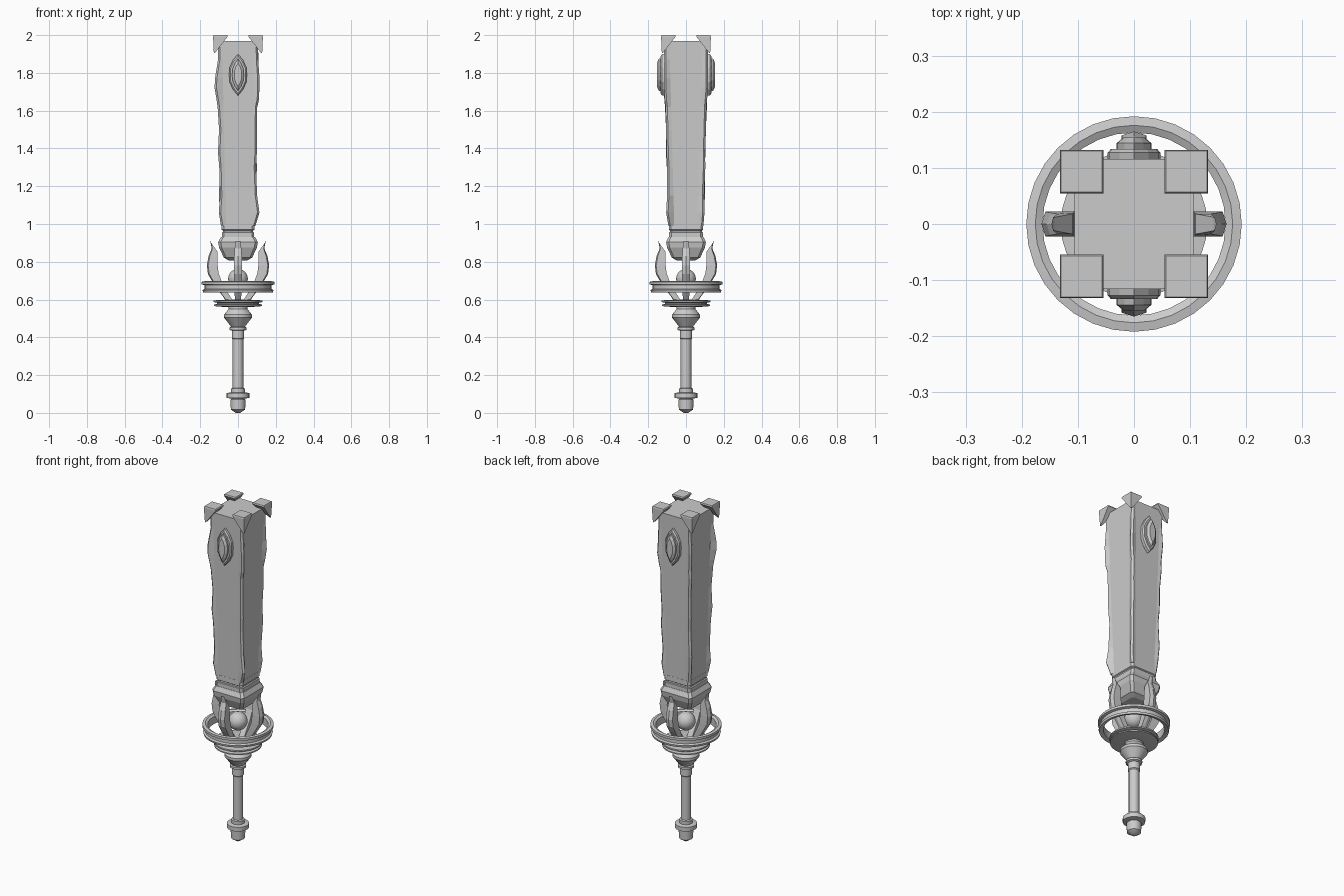
import bpy, bmesh, math
from mathutils import Matrix, Vector

if "Cube" in bpy.data.objects:
    bpy.data.objects.remove(bpy.data.objects["Cube"])


def make(name, verts, faces, smooth=False):
    me = bpy.data.meshes.new(name)
    me.from_pydata(verts, [], faces)
    bm = bmesh.new()
    bm.from_mesh(me)
    bmesh.ops.recalc_face_normals(bm, faces=bm.faces)
    bm.to_mesh(me)
    bm.free()
    ob = bpy.data.objects.new(name, me)
    bpy.context.collection.objects.link(ob)
    if smooth:
        bpy.context.view_layer.objects.active = ob
        ob.select_set(True)
        bpy.ops.object.shade_smooth_by_angle(angle=math.radians(35))
        ob.select_set(False)
    return ob


def loft(name, rings, smooth=False, closed=False):
    """Skin equal-length rings; cap the ends unless the loft is closed."""
    n, m = len(rings[0]), len(rings)
    verts = [v for r in rings for v in r]
    faces = []
    for i in range(m if closed else m - 1):
        a, b = i * n, (i + 1) % m * n
        faces += [(a + j, a + (j + 1) % n, b + (j + 1) % n, b + j) for j in range(n)]
    if not closed:
        faces += [tuple(range(n)), tuple(range((m - 1) * n, m * n))]
    return make(name, verts, faces, smooth)


def lathe(name, profile, seg=24, closed=False):
    rings = [[(r * math.cos(2 * math.pi * k / seg), r * math.sin(2 * math.pi * k / seg), z)
              for k in range(seg)] for r, z in profile]
    return loft(name, rings, True, closed)


# Handle: pommel, grip and the double cone under the guard
lathe("pommel", [(.012, 0), (.038, .018), (.04, .07), (.034, .075), (.06, .08), (.06, .105),
                 (.036, .109), (.036, .128), (.028, .132)])
lathe("grip", [(.028, .12), (.028, .39), (.033, .395), (.033, .435), (.044, .44),
               (.044, .452), (.036, .456), (.036, .47)])
lathe("cone_collar", [(.036, .455), (.074, .505), (.074, .52), (.05, .55), (.05, .57)])

# Guard: grooved disc, grooved floating ring, orb
lathe("guard_disc", [(.05, .56), (.11, .563), (.128, .566), (.128, .573), (.112, .577),
                     (.112, .583), (.131, .587), (.131, .595), (.11, .597), (.05, .6)], 32)
lathe("guard_ring", [(.163, .645), (.185, .638), (.188, .65), (.178, .656), (.178, .676),
                     (.192, .68), (.192, .694), (.176, .697), (.163, .69)], 32, True)
bpy.ops.mesh.primitive_uv_sphere_add(segments=24, ring_count=12, radius=.052, location=(0, 0, .71))
bpy.context.object.name = "orb"
bpy.ops.object.shade_smooth_by_angle()

# Four curved claws: outer r, z / inner r, z / half width
claw = [(.06, .585, .025, .59, .016), (.1, .64, .065, .655, .018), (.135, .695, .088, .7, .021),
        (.158, .735, .103, .74, .022), (.164, .78, .108, .785, .022),
        (.155, .83, .108, .83, .02), (.142, .87, .11, .855, .018), (.15, .91, .142, .9, .012)]
for k in range(4):
    rot = Matrix.Rotation(k * math.pi / 2, 3, 'Z')
    rings = []
    for ro, zo, ri, zi, w in claw:
        mid_r, mid_z = ro + .004, zo
        if ro < .13 or zo > .85:
            mid_r = ro
        pts = [(ri, -w, zi), (ro - .006, -w, zo), (mid_r - .003, 0, mid_z), (ro - .006, w, zo), (ri, w, zi)]
        rings.append([rot @ Vector(p) for p in pts])
    loft("claw_%d" % k, rings)


def square(hx, hy, c, z):
    """Square section with small chamfers."""
    pts = []
    for sx, sy in ((1, 1), (-1, 1), (-1, -1), (1, -1)):
        pair = [(sx * hx, sy * (hy - c), z), (sx * (hx - c), sy * hy, z)]
        pts += pair if sx * sy > 0 else pair[::-1]
    return pts


# Blade socket and neck bands
loft("blade_socket", [square(*s) for s in [(.05, .05, .012, .808), (.075, .075, .012, .822),
                                           (.1, .1, .014, .875), (.105, .105, .014, .905),
                                           (.09, .092, .012, .932)]])
loft("neck_bands", [square(*s) for s in [(.086, .09, .012, .925), (.086, .09, .012, .955),
                                         (.08, .085, .012, .958), (.08, .085, .012, .966),
                                         (.087, .091, .012, .97), (.087, .091, .012, 1.0)]])

# Blade: tapering square with worn, wavy corners (offset of each corner per level)
levels = [.99, 1.06, 1.15, 1.3, 1.38, 1.5, 1.62, 1.66, 1.72, 1.77, 1.87, 1.97]
wear = {(1, 1): [4, 12, 4, 8, 2, 4, 2, 8, 14, 10, 4, 0],
        (-1, 1): [2, 8, 12, 2, 6, 3, 8, 5, 8, 10, 2, 0],
        (-1, -1): [4, 14, 6, 7, 12, 4, 9, 14, 23, 20, 2, 0],
        (1, -1): [6, 26, 12, 3, 6, 4, 3, 12, 12, 12, 3, 0]}
rings = []
for i, z in enumerate(levels):
    t = (z - .99) / .98
    hx, hy = .086 + .02 * t, .09 + .026 * t
    ring = []
    for (sx, sy), w in wear.items():
        ox, oy, c = w[i] * .001, w[i] * .0005, .01
        corner = [(sx * hx, sy * (hy - .028), z), (sx * (hx + ox), sy * (hy + oy - c), z),
                  (sx * (hx + ox - c), sy * (hy + oy), z), (sx * (hx - .022), sy * hy, z)]
        ring += corner if sx * sy > 0 else corner[::-1]
    rings.append(ring)
loft("blade", rings)

# Top corner caps: inverted pyramids with the apex at the outer edge
for sx in (1, -1):
    for sy in (1, -1):
        rings = []
        for inner, outer, z in [(.122, .128, 1.905), (.054, .132, 1.993), (.057, .13, 2.0)]:
            rings.append([(sx * a, sy * b, z) for a, b in
                          ((inner, inner), (outer, inner), (outer, outer), (inner, outer))])
        loft("corner_cap", rings)


# Pointed oval gems and their frames on front and back
def pointed_oval(w, h, y, s):
    shape = [(0, 1), (.55, .72), (.95, .35), (1, 0), (.95, -.35), (.55, -.72), (0, -1),
             (-.55, -.72), (-.95, -.35), (-1, 0), (-.95, .35), (-.55, .72)]
    return [(x * w, s * y, 1.79 + z * h) for x, z in shape]


for s, side in ((-1, "front"), (1, "back")):
    loft("gem_frame_" + side, [pointed_oval(*p, s) for p in
         [(.047, .11, .1), (.047, .11, .127), (.041, .098, .134), (.033, .085, .134)]])
    loft("gem_" + side, [pointed_oval(*p, s) for p in
         [(.031, .085, .12), (.031, .085, .144), (.019, .062, .154)]])
